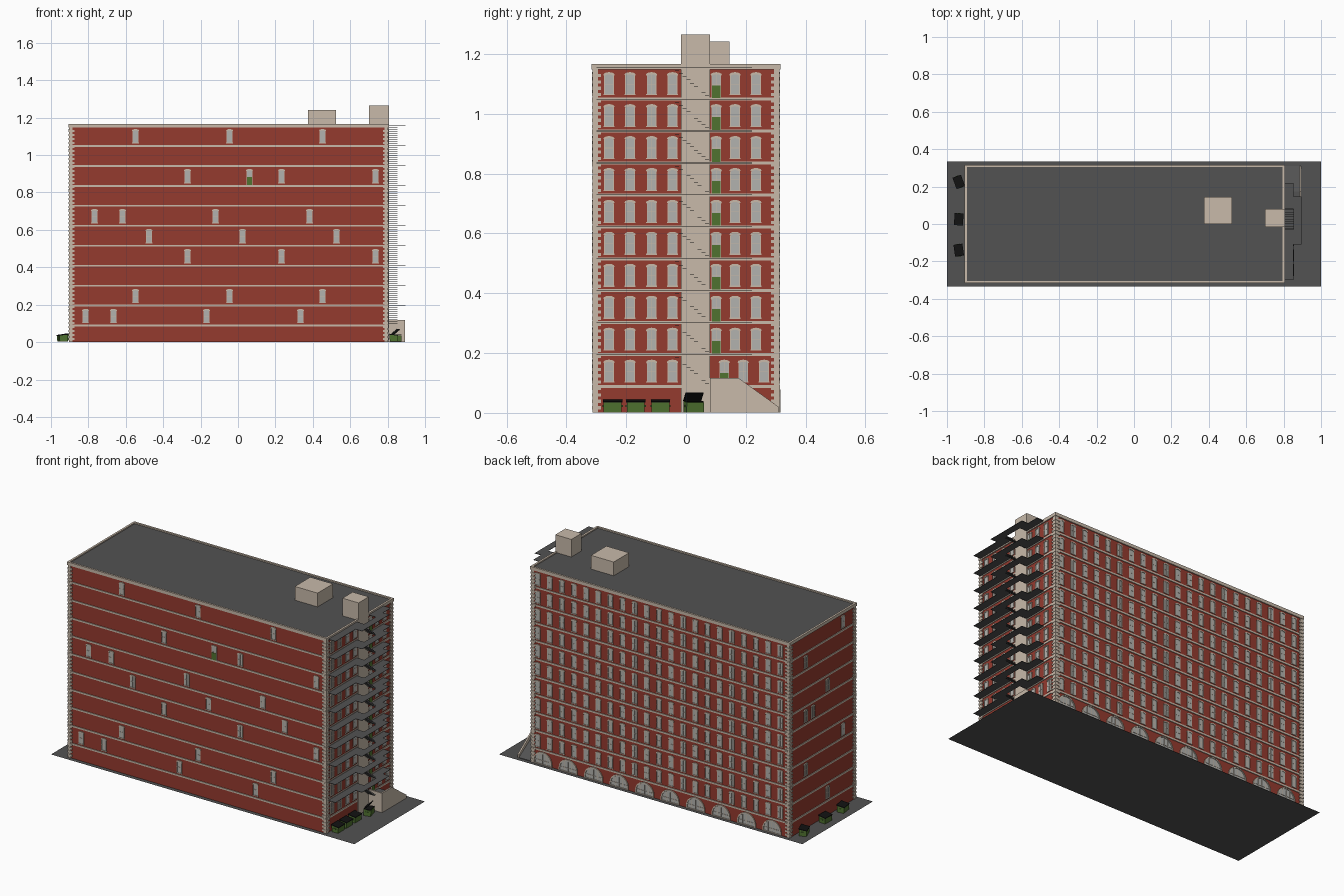
import bpy, bmesh, math
from mathutils import Matrix, Vector

if "Cube" in bpy.data.objects:
    bpy.data.objects.remove(bpy.data.objects["Cube"])


def material(name, rgb):
    m = bpy.data.materials.new(name)
    m.diffuse_color = (*rgb, 1)
    m.use_nodes = True
    m.node_tree.nodes["Principled BSDF"].inputs["Base Color"].default_value = m.diffuse_color
    return m


BRICK = material("brick", (0.30, 0.043, 0.028))
STONE = material("stone", (0.58, 0.49, 0.40))
ASPHALT = material("asphalt", (0.085, 0.085, 0.085))
GREEN = material("green_paint", (0.08, 0.17, 0.03))
BLACK = material("black_lid", (0.006, 0.006, 0.006))
GLASS = material("glass", (0.45, 0.45, 0.43))

parts = {}


def part(name, mat):
    """Get or start the mesh of a named part."""
    if name not in parts:
        parts[name] = (bmesh.new(), mat)
    return parts[name][0]


def box(bm, x0, x1, y0, y1, z0, z1, M=Matrix()):
    T = Matrix.Translation(((x0 + x1) / 2, (y0 + y1) / 2, (z0 + z1) / 2))
    S = Matrix.Diagonal((x1 - x0, y1 - y0, z1 - z0, 1))
    bmesh.ops.create_cube(bm, size=1, matrix=M @ T @ S)


def prism(bm, M, pts, d0, d1):
    """Extrude a counter-clockwise outline from depth d0 to d1."""
    a = [bm.verts.new(M @ Vector((u, v, d0))) for u, v in pts]
    b = [bm.verts.new(M @ Vector((u, v, d1))) for u, v in pts]
    bm.faces.new(b)
    bm.faces.new(a[::-1])
    n = len(pts)
    for i in range(n):
        j = (i + 1) % n
        bm.faces.new((a[i], a[j], b[j], b[i]))


def facade(u, n, origin):
    """Local axes: u along the wall, z up, n outward."""
    M = Matrix((u, (0, 0, 1), n)).transposed().to_4x4()
    M.translation = origin
    return M


# Main dimensions
X0, X1, Y = -0.90, 0.80, 0.31
BASE, FLOOR, TOP = 0.088, 0.1068, 1.167
level = lambda k: BASE + FLOOR * k
FRONT = facade((1, 0, 0), (0, -1, 0), (0, -Y, 0))
BACK = facade((-1, 0, 0), (0, 1, 0), (0, Y, 0))
RIGHT = facade((0, 1, 0), (1, 0, 0), (X1, 0, 0))
LEFT = facade((0, -1, 0), (-1, 0, 0), (X0, 0, 0))

# Ground plate and brick body
g = part("ground", ASPHALT)
g.faces.new([g.verts.new(p) for p in ((-1, -.333, 0), (1, -.333, 0), (1, .333, 0), (-1, .333, 0))])
box(part("brick_walls", BRICK), X0, X1, -Y, Y, 0.001, 1.15)
box(part("roof_deck", ASPHALT), X0 + .004, X1 - .004, -Y + .004, Y - .004, 1.15, 1.16)

# Stone floor bands and parapet
bands = part("floor_bands", STONE)
for k in range(10):
    box(bands, X0 - .004, X1 + .004, -Y - .004, Y + .004, level(k) - .005, level(k) + .005)
par = part("parapet", STONE)
e = .006
for s in (-1, 1):
    ya, yb = sorted((s * (Y + e), s * (Y - .006)))
    box(par, X0 - e, X1 + e, ya, yb, 1.148, TOP)
box(par, X0 - e, X0 + .006, -Y + .006, Y - .006, 1.148, TOP)
box(par, X1 - .006, X1 + e, -Y + .006, Y - .006, 1.148, TOP)

# Toothed corner stones
q = part("corner_quoins", STONE)
for cx, sx in ((X0, 1), (X1, -1)):
    for sy in (-1, 1):
        def corner(size, out, z0, z1):
            xs = sorted((cx - sx * out, cx + sx * size))
            ys = sorted((sy * (Y + out), sy * (Y - size)))
            box(q, *xs, *ys, z0, z1)
        corner(.016, .003, .001, 1.15)
        h = FLOOR / 10
        for i in range(53):
            corner(.026, .005, .012 + 2 * i * h, .012 + (2 * i + 1) * h)

# Shaft tower and roof houses
box(part("elevator_shaft", STONE), .70, X1 + .006, -.016, .08, .001, 1.265)
box(part("roof_house", STONE), .375, .525, 0, .145, 1.155, 1.242)


def arch(w, v0, v1, rise, n=6):
    """Outline with a curved head, counter-clockwise."""
    head = [(w * math.cos(math.pi * i / n), v1 - rise + rise * math.sin(math.pi * i / n)) for i in range(n + 1)]
    return [(-w, v0), (w, v0)] + head


def window(M, u, k, door=False):
    W = M @ Matrix.Translation((u, level(k), 0))
    fr, gl = part("window_frames", STONE), part("window_panes", GLASS)
    v0 = .005 if door else .017
    prism(gl, W, arch(.0155, v0, .084, .007), -.002, .002)
    # curved lintel
    outer = arch(.019, 0, .090, .009)[2:]
    inner = arch(.0145, 0, .083, .007)[2:]
    for i in range(6):
        prism(fr, W, [inner[i], outer[i], outer[i + 1], inner[i + 1]], -.001, .005)
    # sill, jambs and glazing bars
    if not door:
        box(fr, -.018, .018, v0 - .004, v0, -.001, .005, W)
    for s in (-1, 1):
        box(fr, s * .015 - .0012, s * .015 + .0012, v0, .077, -.001, .004, W)
    box(fr, -.0006, .0006, v0, .083, 0, .003, W)
    box(fr, -.014, .014, .049, .051, 0, .003, W)
    if door:
        box(part("green_doors", GREEN), -.014, .014, .004, .046, 0, .005, W)


# Front: scattered windows per floor
front = {9: (-.548, -.045, .452), 7: (-.27, .233, .735), 5: (-.767, -.617, -.12, .382),
         4: (-.476, .024, .527), 3: (-.27, .233, .735), 1: (-.548, -.045, .452),
         0: (-.815, -.666, -.168, .334)}
for k, us in front.items():
    for u in us:
        window(FRONT, u, k)
window(FRONT, .061, 7, True)

# Left: scattered windows
left = {9: (-.19,), 8: (.16,), 6: (-.047,), 5: (.16, .09), 3: (-.19,), 2: (.16,), 0: (-.047,)}
for k, ys in left.items():
    for y in ys:
        window(LEFT, -y, k)

# Back and right: regular rows
for k in range(10):
    for i in range(21):
        window(BACK, -.76 + .08 * i, k)
    for y in (-.2575, -.187, -.115, -.045):
        window(RIGHT, y, k)
    shift = .027 if k == 0 else 0
    for y in (.101, .164, .234):
        window(RIGHT, y + shift, k, y < .15)

# Back: ground floor arched windows
for i in range(10):
    A = BACK @ Matrix.Translation((-.726 + .168 * i, 0, 0))
    n = 10
    prism(part("arch_panes", GLASS), A, arch(.056, .006, .074, .056, n), -.002, .002)
    f = part("arch_frames", STONE)
    o, c = arch(.061, .006, .079, .061, n)[1:], arch(.054, .006, .072, .054, n)[1:]
    o.append((-.061, .006))
    c.append((-.054, .006))
    for j in range(len(o) - 1):
        prism(f, A, [c[j], o[j], o[j + 1], c[j + 1]], -.001, .006)
    box(f, -.061, .061, .002, .007, -.001, .006, A)
    box(f, -.054, .054, .027, .029, 0, .004, A)
    for u in (-.025, 0, .025):
        box(f, u - .001, u + .001, .006, .064, 0, .004, A)

# Right: walkways around a stair opening, with open treads
XI, XM, XO = X1 + .006, .853, .895
walk, tread = part("walkways", ASPHALT), part("stair_treads", ASPHALT)
for k in range(1, 11):
    z0, z1 = level(k) - .001, level(k) + .001
    box(walk, XI, XM, -.30, -.03, z0, z1)
    box(walk, XI, XM, .08, .22, z0, z1)
    box(walk, XM, XO, -.11, .147, z0, z1)
for k in range(10):
    for i in range(9):
        y, z = .07 - .0125 * i, level(k) + .0107 * (i + 1)
        box(tread, XI, XM, y - .006, y + .007, z - .0007, z + .0007)

# Right: entrance ramp with stone side wall
R = RIGHT @ Matrix.Translation((0, 0, -X1))
prism(part("ramp_wall", STONE), R, [(.08, .001), (.31, .001), (.31, .02), (.175, .117), (.08, .117)], .885, .894)
box(part("ramp_wall", STONE), XI, .885, .08, .089, .001, .117)
prism(part("ramp", ASPHALT), R, [(.089, .001), (.31, .001), (.31, .004), (.175, .088), (.089, .088)], XI, .885)


# Dumpsters: tapered green bins with black lids
def dumpster(x, y, turn, opened=False):
    M = Matrix.Translation((x, y, 0)) @ Matrix.Rotation(math.radians(turn), 4, 'Z')
    b, lid = part("dumpster_bins", GREEN), part("dumpster_lids", BLACK)
    S = M @ facade((0, 1, 0), (1, 0, 0), (0, 0, 0))
    P = M @ facade((1, 0, 0), (0, -1, 0), (0, 0, 0))
    prism(b, P, [(-.02, .002), (.02, .002), (.022, .034), (-.022, .040)], -.03, .03)
    for s in (-1, 1):
        box(b, -.008, .008, s * .032 - .002, s * .032 + .002, .02, .027, M)
    if opened:
        box(lid, -.021, .021, -.028, .028, .037, .040, M)
        prism(lid, P, [(-.023, .040), (-.020, .040), (.012, .066), (.010, .069)], -.031, .031)
    else:
        prism(lid, P, [(-.024, .040), (.024, .034), (.024, .038), (-.024, .045)], -.032, .032)


for y in (-.245, -.168, -.085):
    dumpster(.832, y, 0)
dumpster(.846, .026, 15, True)
for y, t in ((.225, 200), (.025, 177), (-.14, 188)):
    dumpster(-.937, y, t)

# Turn every part into an object
for name, (bm, mat) in parts.items():
    me = bpy.data.meshes.new(name)
    bm.to_mesh(me)
    bm.free()
    me.materials.append(mat)
    bpy.context.collection.objects.link(bpy.data.objects.new(name, me))
